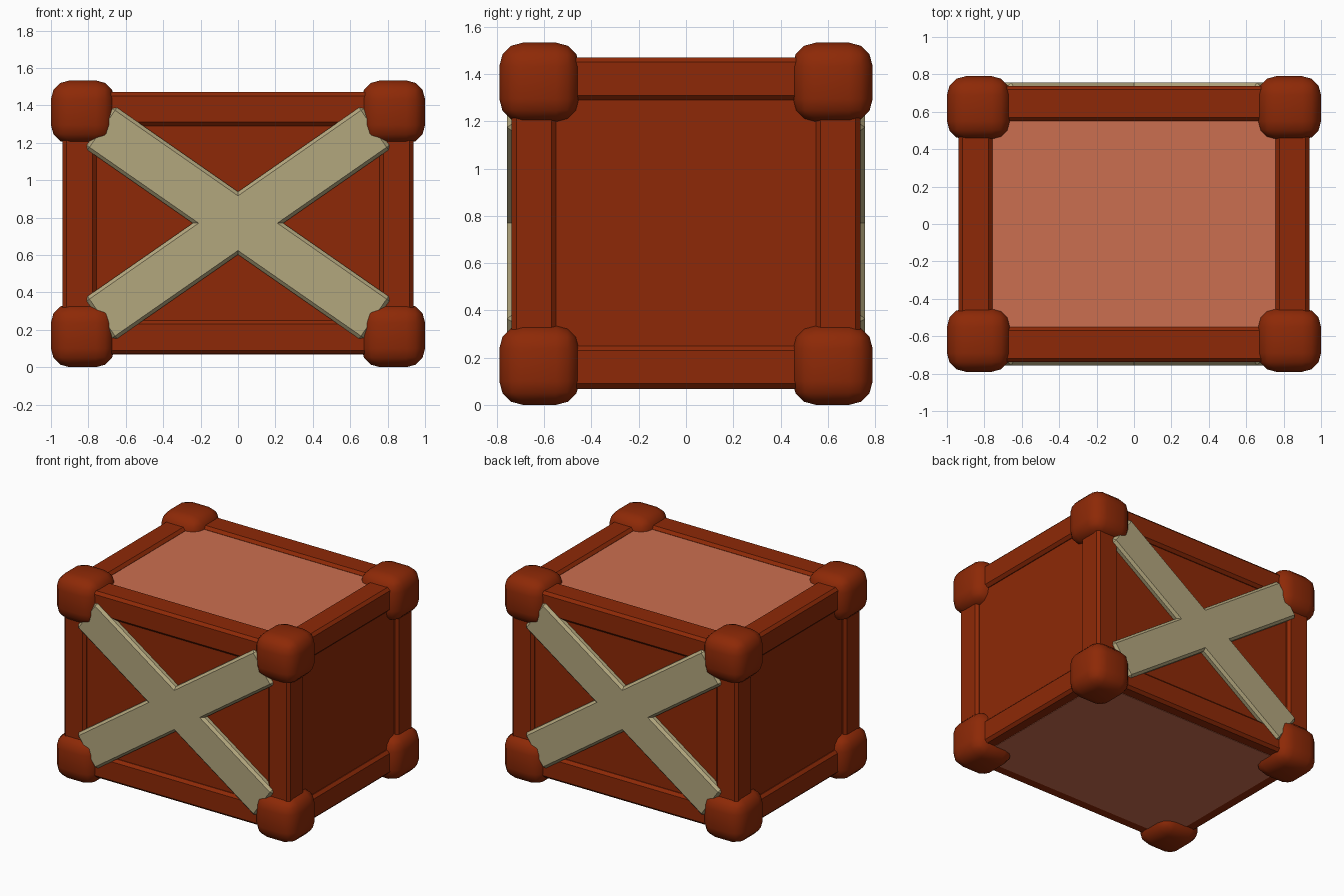
import bpy, math
from mathutils import Matrix

if "Cube" in bpy.data.objects:
    bpy.data.objects.remove(bpy.data.objects["Cube"])


def material(name, rgb):
    m = bpy.data.materials.new(name)
    m.diffuse_color = (*rgb, 1.0)
    m.use_nodes = True
    m.node_tree.nodes["Principled BSDF"].inputs["Base Color"].default_value = m.diffuse_color
    return m


RED = material("red_brown_wood", (0.268, 0.022, 0.002))
TAN = material("tan_plank", (0.45, 0.385, 0.208))
PINK = material("dusty_pink_panel", (0.60, 0.157, 0.08))


def box(name, lo, hi, mat, bevel=0.0, segments=1, smooth=False, turn=0.0):
    """Box between two corners, optionally bevelled and turned about y."""
    bpy.ops.mesh.primitive_cube_add(size=1)
    ob = bpy.context.object
    ob.name = name
    size = [h - l for l, h in zip(lo, hi)]
    ob.data.transform(Matrix.Diagonal((*size, 1)))
    ob.location = [(l + h) / 2 for l, h in zip(lo, hi)]
    ob.rotation_euler = (0, turn, 0)
    ob.data.materials.append(mat)
    if bevel:
        mod = ob.modifiers.new("bevel", 'BEVEL')
        mod.width = bevel
        mod.segments = segments
        bpy.ops.object.modifier_apply(modifier=mod.name)
    if smooth:
        bpy.ops.object.shade_smooth()
    return ob


def span(a, b, s):
    """Range a..b mirrored to the side s."""
    return (a, b) if s > 0 else (-b, -a)


X, Y = (0.757, 0.938), (0.55, 0.738)
LEVELS = {"bottom": (0.07, 0.25), "top": (1.29, 1.47)}

# wooden walls
for s in (-1, 1):
    x0, x1 = span(0.80, 0.912, s)
    box("side_wall", (x0, -0.68, 0.10), (x1, 0.68, 1.40), RED)
    y0, y1 = span(0.60, 0.712, s)
    box("long_wall", (-0.85, y0, 0.10), (0.85, y1, 1.40), RED)

# top panel between the beams and flush bottom panel
box("top_panel", (-0.80, -0.60, 1.40), (0.80, 0.60, 1.448), PINK)
box("bottom_panel", (-0.85, -0.65, 0.067), (0.85, 0.65, 0.12), PINK)

# frame: horizontal beams on two levels
for level, (z0, z1) in LEVELS.items():
    for s in (-1, 1):
        y0, y1 = span(*Y, s)
        box(level + "_long_beam", (-0.85, y0, z0), (0.85, y1, z1), RED, 0.02)
        x0, x1 = span(*X, s)
        box(level + "_side_beam", (x0, -0.65, z0), (x1, 0.65, z1), RED, 0.02)

# frame: posts and rounded corner blocks
for sx in (-1, 1):
    for sy in (-1, 1):
        x0, x1 = span(*X, sx)
        y0, y1 = span(*Y, sy)
        box("corner_post", (x0, y0, 0.16), (x1, y1, 1.38), RED, 0.02)
        x0, x1 = span(0.66, 1.0, sx)
        y0, y1 = span(0.45, 0.79, sy)
        for z0, z1 in ((0.0, 0.338), (1.195, 1.533)):
            box("corner_block", (x0, y0, z0), (x1, y1, z1), RED, 0.1, 3, True)

# crossed planks on the front and back
for s in (-1, 1):
    y0, y1 = span(0.66, 0.757, s)
    for t in (-1, 1):
        box("cross_plank", (-0.902, y0, 0.77 - 0.138), (0.902, y1, 0.77 + 0.138),
            TAN, 0.018, turn=t * math.radians(34.8))
